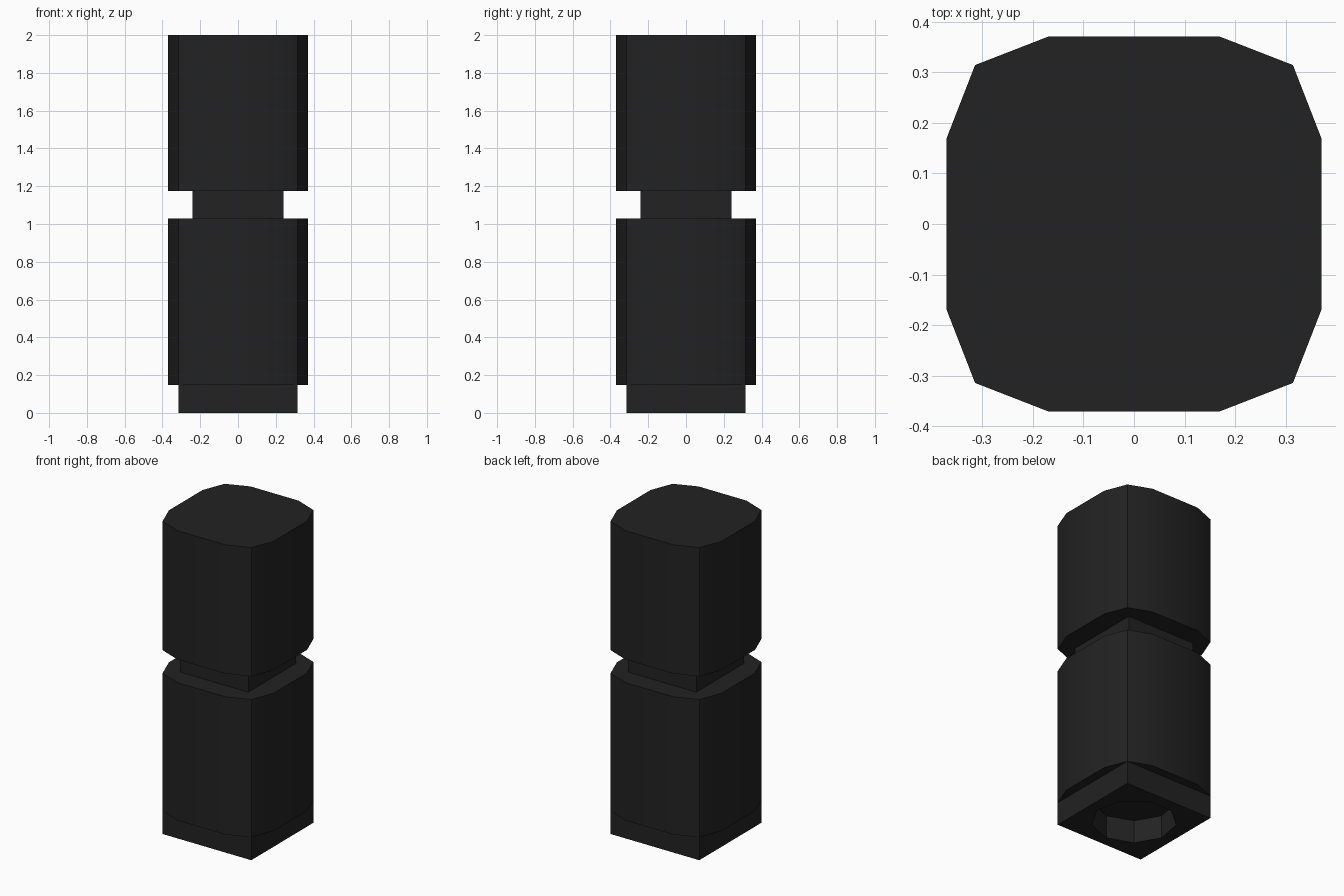
import bpy
import bmesh
from math import cos, sin, radians

default = bpy.data.objects.get("Cube")
if default:
    bpy.data.objects.remove(default, do_unlink=True)

COLOUR = (0.016, 0.016, 0.016, 1)
black = bpy.data.materials.new("matte black")
black.use_nodes = True
black.diffuse_color = COLOUR
bsdf = next(n for n in black.node_tree.nodes if n.type == "BSDF_PRINCIPLED")
bsdf.inputs["Base Color"].default_value = COLOUR
bsdf.inputs["Roughness"].default_value = 0.7


def four_fold(points):
    """Repeat a list of points around the four sides."""
    loop = []
    for _ in range(4):
        loop += points
        points = [(-y, x) for x, y in points]
    return loop


def prism(name, outlines, z0, z1):
    """Fill the outlines (the second one is a hole) and thicken from z0 to z1."""
    bm = bmesh.new()
    for outline in outlines:
        verts = [bm.verts.new((x, y, (z0 + z1) / 2)) for x, y in outline]
        for a, b in zip(verts, verts[1:] + verts[:1]):
            bm.edges.new((a, b))
    if len(outlines) == 1:
        bm.faces.new(verts)
    else:
        bmesh.ops.triangle_fill(bm, edges=bm.edges[:], use_beauty=True, normal=(0, 0, 1))
    bmesh.ops.recalc_face_normals(bm, faces=bm.faces[:])
    mesh = bpy.data.meshes.new(name)
    bm.to_mesh(mesh)
    bm.free()
    mesh.materials.append(black)

    obj = bpy.data.objects.new(name, mesh)
    bpy.context.collection.objects.link(obj)
    bpy.ops.object.select_all(action="DESELECT")
    obj.select_set(True)
    bpy.context.view_layer.objects.active = obj
    solid = obj.modifiers.new("thickness", "SOLIDIFY")
    solid.thickness = z1 - z0
    solid.offset = 0
    bpy.ops.object.modifier_apply(modifier=solid.name)
    bpy.ops.object.shade_smooth_by_angle(angle=radians(30))
    return obj


# Cross-sections: softly bulging square, plain squares, nine-sided socket
bulged = four_fold([(0.37, -0.17), (0.37, 0.17), (0.314, 0.314)])
base_square = four_fold([(0.314, 0.314)])
neck_square = four_fold([(0.242, 0.242)])
socket = [(0.248 * cos(radians(a)), 0.248 * sin(radians(a))) for a in range(-90, 270, 40)]

# Stack from the floor up
prism("socketed_base", [base_square, socket], 0, 0.147)
prism("lower_body", [bulged], 0.147, 1.028)
prism("neck", [neck_square], 1.028, 1.176)
prism("upper_body", [bulged], 1.176, 2)
